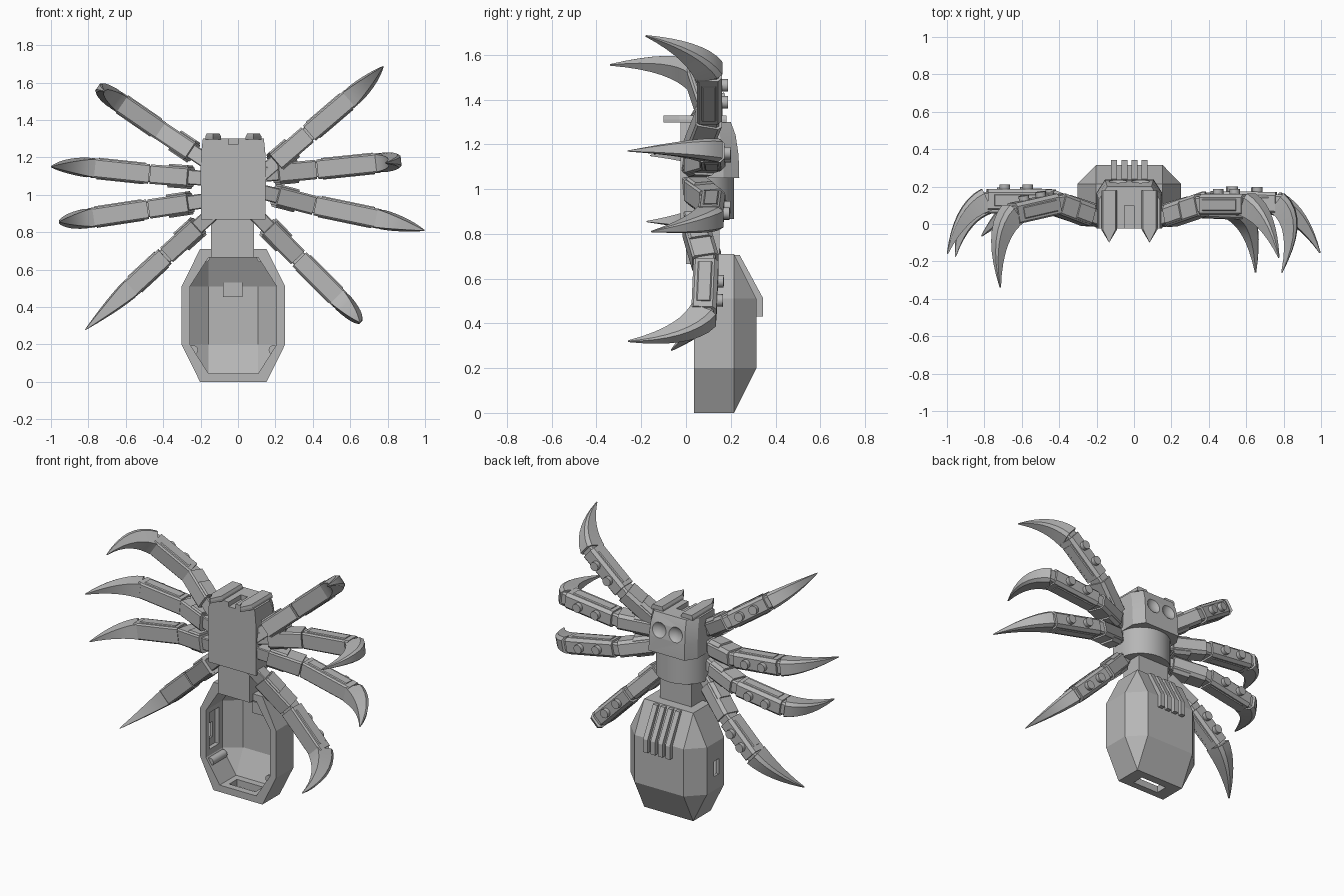
import bpy, bmesh, math
from mathutils import Vector

old = bpy.data.objects.get("Cube")
if old:
    bpy.data.objects.remove(old)

grey = bpy.data.materials.new("mid_grey")
grey.use_nodes = True
grey.diffuse_color = (0.47, 0.47, 0.47, 1)
grey.node_tree.nodes["Principled BSDF"].inputs["Base Color"].default_value = (0.47, 0.47, 0.47, 1)

CX = -0.025  # body centre line
BACK = Vector((0, 1, 0))


def finish(name, bm):
    bmesh.ops.recalc_face_normals(bm, faces=bm.faces)
    mesh = bpy.data.meshes.new(name)
    bm.to_mesh(mesh)
    bm.free()
    mesh.materials.append(grey)
    obj = bpy.data.objects.new(name, mesh)
    bpy.context.collection.objects.link(obj)
    return obj


def loft(name, rings):
    """Skin a list of point rings and cap both ends."""
    bm = bmesh.new()
    loops = [[bm.verts.new(p) for p in ring] for ring in rings]
    n = len(loops[0])
    for a, b in zip(loops, loops[1:]):
        for i in range(n):
            j = (i + 1) % n
            bm.faces.new((a[i], a[j], b[j], b[i]))
    bm.faces.new(loops[0])
    bm.faces.new(loops[-1])
    return finish(name, bm)


def hull(name, points):
    bm = bmesh.new()
    for p in points:
        bm.verts.new(p)
    bmesh.ops.convex_hull(bm, input=bm.verts)
    bmesh.ops.dissolve_limit(bm, angle_limit=0.01, verts=bm.verts, edges=bm.edges)
    return finish(name, bm)


def box(name, x, y, z):
    return hull(name, [(a, b, c) for a in x for b in y for c in z])


def cut(obj, cutter):
    mod = obj.modifiers.new("cut", "BOOLEAN")
    mod.operation, mod.solver, mod.object = "DIFFERENCE", "EXACT", cutter
    graph = bpy.context.evaluated_depsgraph_get()
    mesh = bpy.data.meshes.new_from_object(obj.evaluated_get(graph))
    obj.modifiers.clear()
    obj.data = mesh
    bpy.data.objects.remove(cutter)


def cylinder(name, base, axis, radius, height, sides=16):
    axis = Vector(axis).normalized()
    u = axis.orthogonal().normalized()
    v = axis.cross(u)
    ring = [Vector(base) + radius * (u * math.cos(t) + v * math.sin(t))
            for t in (2 * math.pi * i / sides for i in range(sides))]
    return loft(name, [ring, [p + axis * height for p in ring]])


# Hollow abdomen: octagonal wall with a tapered back
def shell_points(inset, front, wall, back):
    pts = []
    for s in (-1, 1):
        outline = [(0.178, 0), (0.277, 0.2), (0.277, 0.51), (0.178, 0.71)]
        for w, z in outline:
            z = min(max(z, inset), 0.71 - inset)
            pts += [(CX + s * (w - inset), y, z) for y in (front, wall)]
        pts += [(CX + s * (0.178 - inset), back, z) for z in (0.2, 0.51)]
    return pts


abdomen = hull("abdomen", shell_points(0, 0.035, 0.215, 0.315))
cut(abdomen, hull("cavity", shell_points(0.045, -0.05, 0.205, 0.28)))
cut(abdomen, box("side_recess", (-0.285, -0.22), (0.07, 0.17), (0.24, 0.48)))
cut(abdomen, box("side_slot", (-0.35, -0.22), (0.09, 0.14), (0.29, 0.39)))
cut(abdomen, box("bottom_slot", (-0.12, 0.07), (0.08, 0.16), (-0.1, 0.1)))

# Screw lugs in the corners of the abdomen
for s in (-1, 1):
    for w, z in ((0.15, 0.665), (0.215, 0.17)):
        cylinder("corner_lug", (CX + s * w, 0.05, z), BACK, 0.026, 0.145)

# Raised ribs on the back
for i in range(4):
    x = CX + (i - 1.5) * 0.054
    rib = [(0.212, 0.705), (0.24, 0.705), (0.343, 0.515), (0.343, 0.43), (0.31, 0.43), (0.31, 0.51)]
    loft("back_rib", [[(x + dx, y, z) for y, z in rib] for dx in (-0.016, 0.016)])

# Waist, and a tab inside the abdomen
box("waist", (-0.145, 0.085), (0.0, 0.15), (0.665, 0.9))
box("inner_tab", (-0.08, 0.025), (0.262, 0.285), (0.455, 0.53))

# Rounded thorax
arc = [(CX + 0.172 * math.cos(t), 0.06 + 0.155 * math.sin(t))
       for t in (math.pi * i / 20 for i in range(21))]
arc = [(CX + 0.172, -0.025)] + arc + [(CX - 0.172, -0.025)]
loft("thorax", [[(x, y, z) for x, y in arc] for z in (0.867, 1.06)])

# Head with bevelled back corners, curved towards the top
rings = []
for z, w, back in ((1.05, 0.175, 0.238), (1.15, 0.175, 0.235), (1.24, 0.17, 0.222), (1.3, 0.163, 0.2)):
    half = [(w, -0.025), (w, back - 0.07), (w - 0.045, back)]
    rings.append([(CX + x, y, z) for x, y in half] + [(CX - x, y, z) for x, y in reversed(half)])
head = loft("head", rings)
cut(head, box("mouth_slot", (-0.05, 0.0), (-0.1, 0.1), (1.27, 1.4)))

# Dished eyes
for s in (-1, 1):
    bm = bmesh.new()
    bmesh.ops.create_uvsphere(bm, u_segments=24, v_segments=12, radius=0.07)
    bmesh.ops.translate(bm, verts=bm.verts, vec=(CX + s * 0.06, 0.277, 1.205))
    cut(head, finish("eye_cutter", bm))

# Pointed fangs on top of the head
for s in (-1, 1):
    x = CX + s * 0.108
    outline = [(-0.042, 0.18), (0.042, 0.18), (0.042, -0.03), (0, -0.1), (-0.042, -0.03)]
    loft("fang", [[(x + a * k, y, z) for a, y in outline]
                  for z, k in ((1.297, 1), (1.312, 1), (1.328, 0.8))])


# Leg parts
def beam(name, a, b, w, h, up, chamfer=0.018):
    """Block from a to b with chamfered back edges."""
    side = (b - a).cross(up).normalized()
    section = [(w, -h + chamfer / 2), (w, h - chamfer), (w - chamfer, h), (w - chamfer / 2, -h)]
    return hull(name, [p + side * s * x + up * y for p in (a, b) for x, y in section for s in (-1, 1)])


def up_for(a, b):
    d = (b - a).normalized()
    return (BACK - d * BACK.dot(d)).normalized()


def claw(a, tip, d):
    """Broad sickle claw bending from the ankle towards the tip."""
    side = d.cross(up_for(a, a + d)).normalized()
    reach = tip - a
    ctrl = a + (d + reach.normalized() * 0.8).normalized() * reach.length * 0.42
    rings = []
    for i in range(9):
        t = i / 8
        p = a * (1 - t) ** 2 + ctrl * 2 * t * (1 - t) + tip * t * t
        tan = ((ctrl - a) * (1 - t) + (tip - ctrl) * t).normalized()
        out = side.cross(tan).normalized()
        k = 1 - t ** 1.35 * 0.95
        w, h = 0.053 * k, 0.062 * k
        rings.append([p + side * x * w + out * y * h
                      for x, y in ((-0.9, -1), (0.9, -1), (1, 0.6), (0.7, 1), (-0.7, 1), (-1, 0.6))])
    loft("claw", rings)


def leg(hip, knee, ankle, tip):
    hip, knee, ankle, tip = map(Vector, (hip, knee, ankle, tip))
    up = up_for(hip, knee)
    beam("hip_joint", hip - (knee - hip) * 0.15, knee, 0.04, 0.04, up, 0.01)
    beam("hip_collar", hip.lerp(knee, 0.22), hip.lerp(knee, 0.6), 0.063, 0.052, up)
    beam("upper_leg", hip.lerp(knee, 0.2), hip.lerp(knee, 0.96), 0.052, 0.06, up)
    up = up_for(knee, ankle)
    d = (ankle - knee).normalized()
    beam("knee_joint", knee - d * 0.03, ankle + d * 0.03, 0.042, 0.042, up, 0.01)
    beam("lower_leg", knee + d * 0.015, ankle - d * 0.005, 0.053, 0.056, up)
    beam("lower_leg_plate", knee + d * 0.04, ankle - d * 0.04, 0.058, 0.036, up, 0.012)
    for t in (0.33, 0.7):
        cylinder("leg_stud", knee.lerp(ankle, t) + up * 0.045, up, 0.028, 0.037)
    claw(ankle, tip, d)


# Left legs, top to bottom
leg((0.15, 0.03, 1.13), (0.37, 0.105, 1.32), (0.61, 0.105, 1.525), (0.775, -0.18, 1.685))
leg((0.15, 0.03, 1.11), (0.41, 0.12, 1.135), (0.765, 0.115, 1.172), (0.79, -0.26, 1.17))
leg((0.15, 0.03, 1.01), (0.40, 0.12, 0.945), (0.76, 0.11, 0.87), (0.995, -0.155, 0.81))
leg((0.12, 0.03, 0.87), (0.32, 0.09, 0.665), (0.55, 0.08, 0.435), (0.65, -0.26, 0.32))
# Right legs, top to bottom
leg((-0.20, 0.03, 1.20), (-0.41, 0.11, 1.34), (-0.65, 0.055, 1.505), (-0.715, -0.34, 1.555))
leg((-0.20, 0.03, 1.09), (-0.46, 0.13, 1.11), (-0.79, 0.13, 1.145), (-0.998, -0.16, 1.15))
leg((-0.20, 0.03, 0.965), (-0.47, 0.12, 0.925), (-0.80, 0.11, 0.875), (-0.955, -0.175, 0.855))
leg((-0.17, 0.03, 0.87), (-0.38, 0.10, 0.68), (-0.58, 0.11, 0.495), (-0.815, -0.065, 0.28))

# Smooth the rounded parts, keeping hard edges
bpy.ops.object.select_all(action="DESELECT")
for obj in bpy.context.collection.objects:
    if obj.name.startswith(("thorax", "head", "leg_stud", "corner_lug", "claw")):
        obj.select_set(True)
        bpy.context.view_layer.objects.active = obj
bpy.ops.object.shade_smooth_by_angle(angle=math.radians(30))
